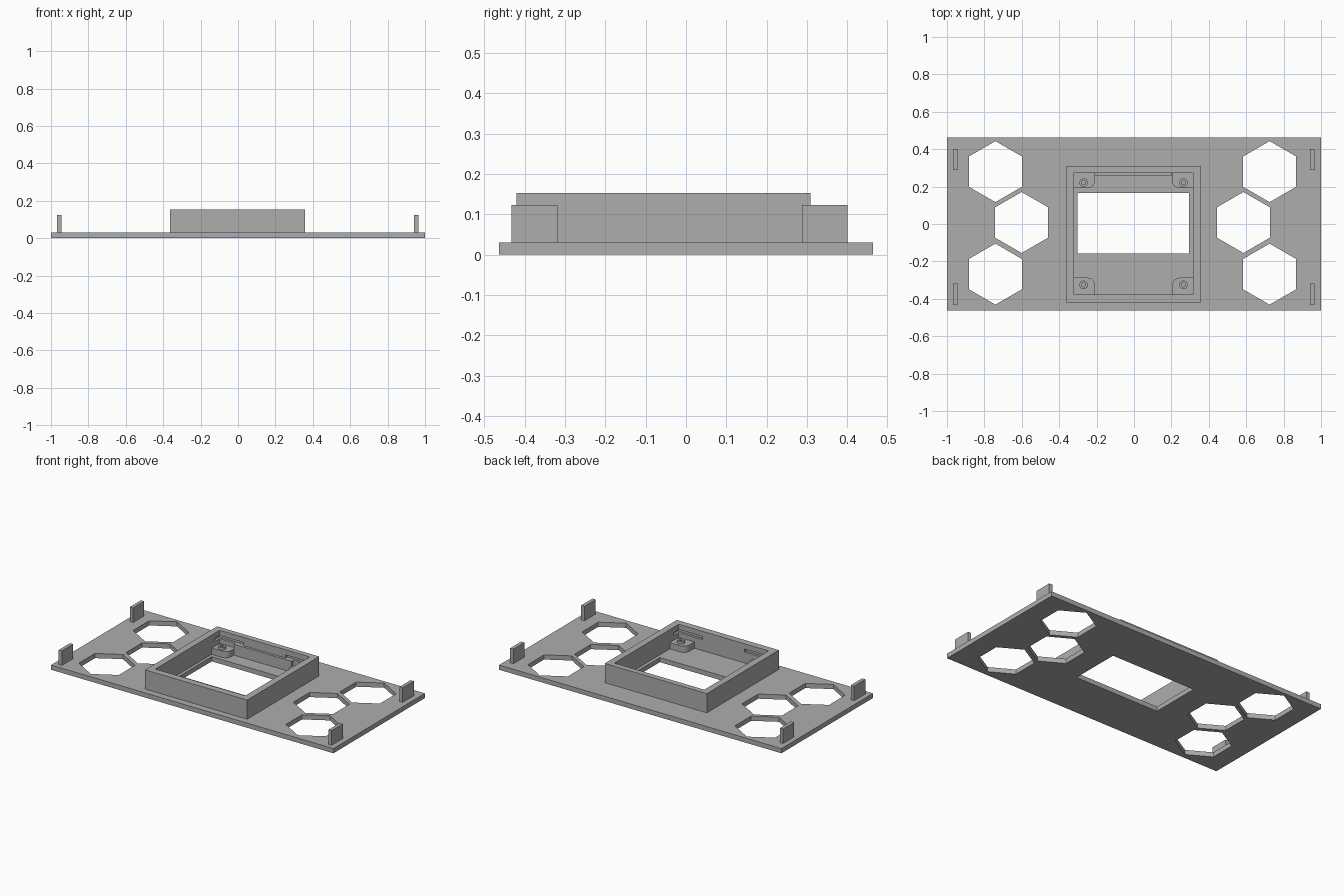
import bpy, bmesh
from math import pi, sin, cos

if "Cube" in bpy.data.objects:
    bpy.data.objects.remove(bpy.data.objects["Cube"])

grey = bpy.data.materials.new("plain grey")
grey.use_nodes = True
colour = (0.42, 0.42, 0.42, 1)
grey.diffuse_color = colour
grey.node_tree.nodes["Principled BSDF"].inputs["Base Color"].default_value = colour


def prism(name, outline, z0, z1):
    """Extrude a flat outline from z0 to z1."""
    bm = bmesh.new()
    face = bm.faces.new([bm.verts.new((x, y, z0)) for x, y in outline])
    top = bmesh.ops.extrude_face_region(bm, geom=[face])["geom"]
    verts = [v for v in top if isinstance(v, bmesh.types.BMVert)]
    bmesh.ops.translate(bm, vec=(0, 0, z1 - z0), verts=verts)
    bmesh.ops.recalc_face_normals(bm, faces=bm.faces)
    mesh = bpy.data.meshes.new(name)
    bm.to_mesh(mesh)
    bm.free()
    mesh.materials.append(grey)
    obj = bpy.data.objects.new(name, mesh)
    bpy.context.collection.objects.link(obj)
    return obj


def box(name, x0, x1, y0, y1, z0, z1):
    return prism(name, [(x0, y0), (x1, y0), (x1, y1), (x0, y1)], z0, z1)


def ring(x, y, r, n, turn=0):
    return [(x + r * cos(turn + 2 * pi * i / n), y + r * sin(turn + 2 * pi * i / n))
            for i in range(n)]


def cut(target, cutters):
    for c in cutters:
        c.hide_render = True
        c.hide_viewport = True
        c.display_type = 'WIRE'
        mod = target.modifiers.new(c.name, 'BOOLEAN')
        mod.object = c
        mod.solver = 'EXACT'


BASE = 0.03
LEFT, RIGHT, FRONT, BACK = -0.321, 0.316, -0.377, 0.273   # inside of the frame

# Base plate with a window and six hexagonal openings
plate = box("base_plate", -1, 1, -0.463, 0.463, 0, BASE)
holes = [box("window_cutter", -0.302, 0.295, -0.157, 0.166, -0.1, 0.1)]
for side in (-1, 1):
    for dx, y in ((0.733, 0.28), (0.593, 0.008), (0.733, -0.268)):
        holes.append(prism("hexagon_cutter", ring(side * dx - 0.008, y, 0.163, 6, pi / 2), -0.1, 0.1))
cut(plate, holes)

# Raised frame, with shallow slots in the inner walls beside each corner
frame = box("raised_frame", -0.364, 0.359, -0.42, 0.309, BASE - 0.001, 0.153)
slots = [box("frame_cutter", LEFT, RIGHT, FRONT, BACK, 0, 0.3)]
for x, dx in ((LEFT, 1), (RIGHT, -1)):
    for y, dy in ((FRONT, 1), (BACK, -1)):
        xs = sorted((x - dx * 0.015, x + dx * 0.17))
        ys = sorted((y - dy * 0.015, y + dy * 0.05))
        slots.append(box("slot_cutter", *xs, *ys, 0.1, 0.12))
cut(frame, slots)

# Ledge along the back wall
box("back_ledge", -0.21, 0.2, 0.257, BACK + 0.001, BASE - 0.001, 0.1)

# Corner mounts: block with one rounded corner, and a hollow screw boss
for x, dx in ((LEFT, 1), (RIGHT, -1)):
    for y, dy, depth in ((FRONT, 1, 0.09), (BACK, -1, 0.081)):
        w, r = 0.112, 0.04
        shape = [(0, 0), (w, 0)]
        shape += [(w - r + r * cos(a * pi / 12), depth - r + r * sin(a * pi / 12)) for a in range(7)]
        shape.append((0, depth))
        prism("corner_mount", [(x + dx * u, y + dy * v) for u, v in shape], BASE - 0.001, 0.07)
        cx, cy = x + dx * 0.052, y + dy * 0.052
        boss = prism("screw_boss", ring(cx, cy, 0.023, 24), 0.069, 0.088)
        cut(boss, [prism("boss_hole_cutter", ring(cx, cy, 0.011, 24), 0.072, 0.2)])

# Four upright tabs near the short edges
for x0, x1 in ((-0.968, -0.945), (0.942, 0.965)):
    for y0, y1 in ((-0.432, -0.318), (0.288, 0.4)):
        box("upright_tab", x0, x1, y0, y1, BASE - 0.001, 0.123)
